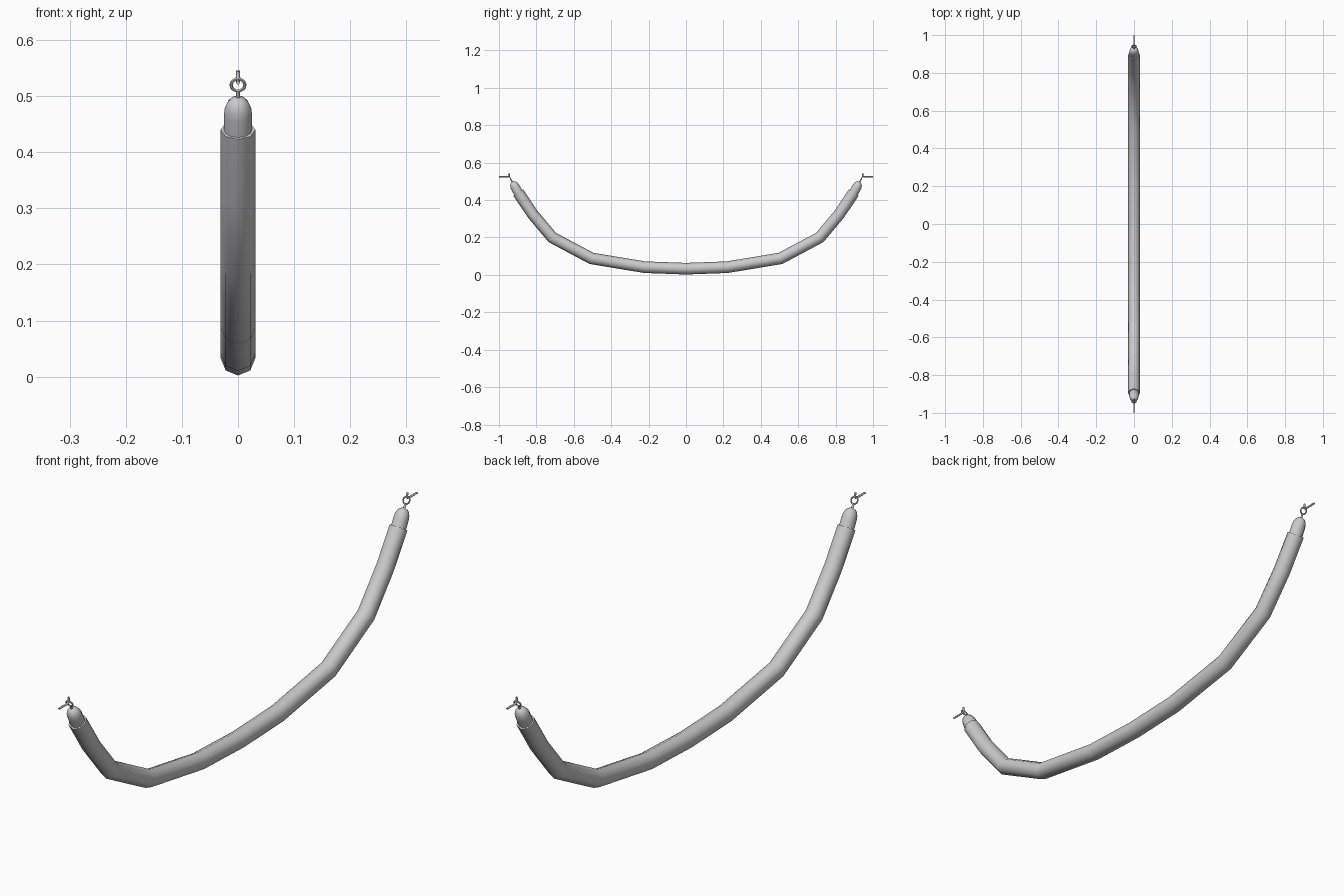
import bpy, bmesh, math
from mathutils import Vector

if "Cube" in bpy.data.objects:
    bpy.data.objects.remove(bpy.data.objects["Cube"])


def finish(name, bm, angle=50):
    bmesh.ops.recalc_face_normals(bm, faces=bm.faces)
    mesh = bpy.data.meshes.new(name)
    bm.to_mesh(mesh)
    bm.free()
    ob = bpy.data.objects.new(name, mesh)
    bpy.context.collection.objects.link(ob)
    bpy.context.view_layer.objects.active = ob
    ob.select_set(True)
    bpy.ops.object.shade_smooth_by_angle(angle=math.radians(angle))
    ob.select_set(False)
    return ob


def tube(name, path, radii, sides, closed=False):
    """Sweep a polygon along a path in the y-z plane, with mitred bends."""
    bm = bmesh.new()
    pts = [Vector((0, y, z)) for y, z in path]
    rings = []
    for i, p in enumerate(pts):
        a = pts[max(i - 1, 0)]
        b = pts[min(i + 1, len(pts) - 1)]
        d1 = (p - a).normalized() if i else (b - p).normalized()
        d2 = (b - p).normalized() if i < len(pts) - 1 else d1
        t = (d1 + d2).normalized()
        up = Vector((0, -t.z, t.y)) / max(t.dot(d1), 0.5)
        r = radii[i] if isinstance(radii, list) else radii
        ring = []
        for k in range(sides):
            w = 2 * math.pi * k / sides
            ring.append(bm.verts.new(p + Vector((r * math.cos(w), 0, 0)) + up * r * math.sin(w)))
        rings.append(ring)
    for r1, r2 in zip(rings, rings[1:]):
        for k in range(sides):
            n = (k + 1) % sides
            bm.faces.new((r1[k], r1[n], r2[n], r2[k]))
    bm.faces.new(rings[0])
    bm.faces.new(rings[-1])
    return finish(name, bm)


def mirror_y(ob):
    mod = ob.modifiers.new("mirror", 'MIRROR')
    mod.use_axis = (False, True, False)


# Sagging octagonal rope
half = [(0.22, 0.041), (0.505, 0.088), (0.715, 0.2), (0.82, 0.325), (0.897, 0.44)]
path = [(-y, z) for y, z in reversed(half)] + [(0, 0.033)] + half
tube("rope", path, 0.031, 8)

# Rounded end cap with its stem, along the rope's end direction
base = Vector((0.897, 0.44))
axis = Vector((0.48, 0.877))
profile = [(-0.01, 0.025), (0.03, 0.025), (0.044, 0.0235), (0.055, 0.019),
           (0.062, 0.013), (0.065, 0.006), (0.066, 0.0035), (0.08, 0.0035)]
mirror_y(tube("end_cap", [tuple(base + axis * h) for h, r in profile],
              [r for h, r in profile], 12))

# Ring, facing along y and leaning with the cap
centre = base + axis * 0.091
bm = bmesh.new()
loops = []
for i in range(10):
    a = 2 * math.pi * i / 10
    loop = []
    for j in range(6):
        b = 2 * math.pi * j / 6
        r = 0.0125 + 0.003 * math.cos(b)
        o = r * math.sin(a)
        n = 0.003 * math.sin(b)
        loop.append(bm.verts.new((r * math.cos(a),
                                  centre.x + axis.x * o + axis.y * n,
                                  centre.y + axis.y * o - axis.x * n)))
    loops.append(loop)
for i in range(10):
    p, q = loops[i], loops[(i + 1) % 10]
    for j in range(6):
        m = (j + 1) % 6
        bm.faces.new((p[j], q[j], q[m], p[m]))
mirror_y(finish("ring", bm))

# Wall hook: rod through the ring with an upturned tip
mirror_y(tube("hook", [(1.0, 0.524), (0.96, 0.524), (0.947, 0.526), (0.944, 0.532),
                       (0.947, 0.545)], 0.0035, 8))
